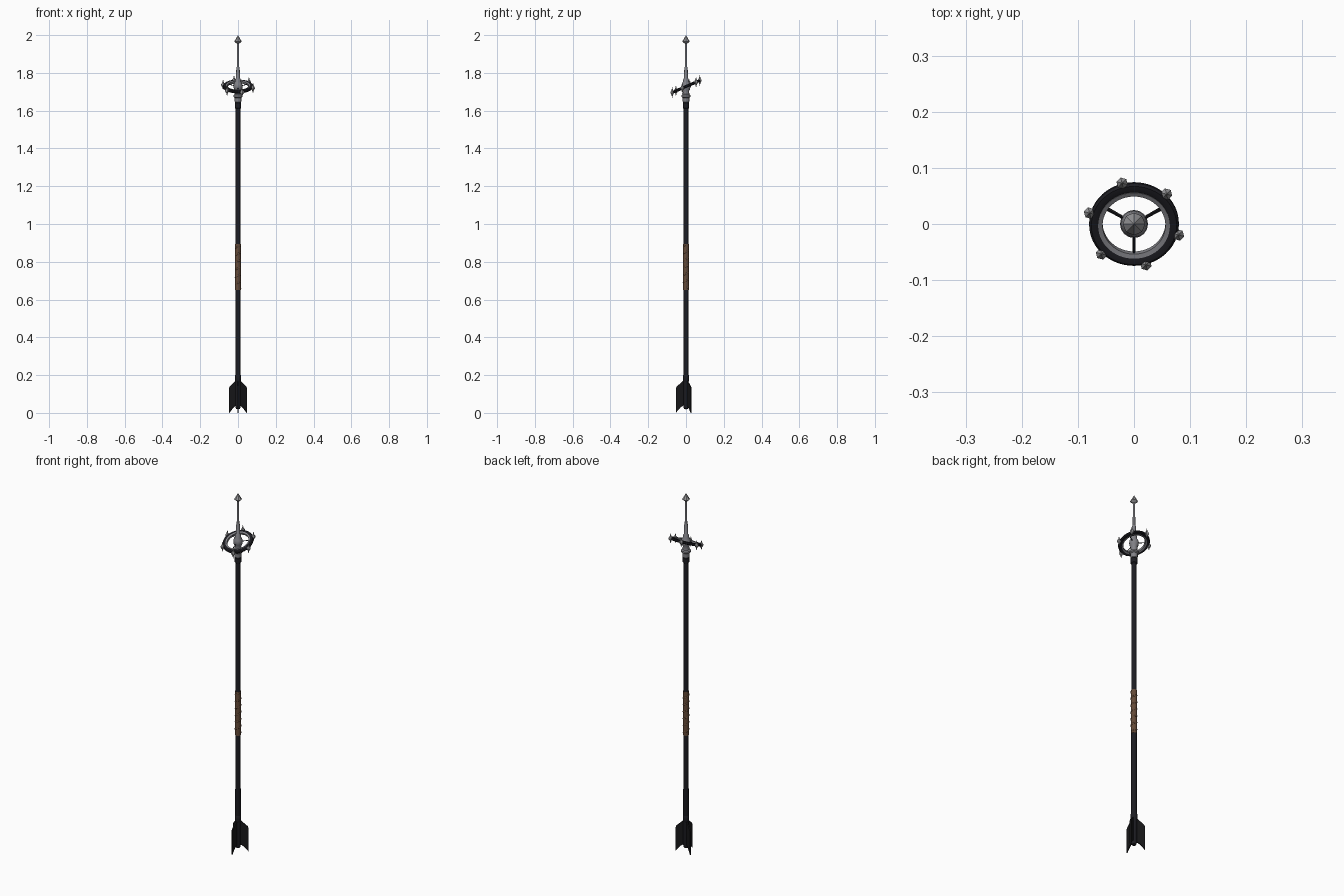
import bpy, bmesh, math
from mathutils import Matrix, Vector

if "Cube" in bpy.data.objects:
    bpy.data.objects.remove(bpy.data.objects["Cube"])

def mat(name, c):
    m = bpy.data.materials.new(name)
    m.diffuse_color = (*c, 1)
    m.use_nodes = True
    m.node_tree.nodes["Principled BSDF"].inputs["Base Color"].default_value = m.diffuse_color
    return m

black = mat("black", (0.012, 0.012, 0.016))
dark = mat("fin_black", (0.008, 0.008, 0.009))
leather = mat("leather", (0.13, 0.07, 0.04))
steel = mat("steel", (0.22, 0.22, 0.24))
iron = mat("light_steel", (0.30, 0.30, 0.31))

def make(name, bm, material, smooth=False):
    bmesh.ops.recalc_face_normals(bm, faces=bm.faces)
    me = bpy.data.meshes.new(name)
    bm.to_mesh(me)
    bm.free()
    ob = bpy.data.objects.new(name, me)
    bpy.context.collection.objects.link(ob)
    me.materials.append(material)
    if smooth:
        bpy.ops.object.select_all(action='DESELECT')
        ob.select_set(True)
        bpy.context.view_layer.objects.active = ob
        bpy.ops.object.shade_smooth_by_angle(angle=math.radians(35))
    return ob

def lathe(name, profile, n, material, smooth=True, closed=False, xform=Matrix()):
    """Spin (radius, height) points round z."""
    bm = bmesh.new()
    vs = [bm.verts.new((r, 0, z)) for r, z in profile]
    pairs = list(zip(vs, vs[1:])) + ([(vs[-1], vs[0])] if closed else [])
    edges = [bm.edges.new(p) for p in pairs]
    bmesh.ops.spin(bm, geom=vs + edges, cent=(0, 0, 0), axis=(0, 0, 1),
                   angle=2 * math.pi, steps=n, use_duplicate=False)
    bmesh.ops.remove_doubles(bm, verts=bm.verts, dist=1e-5)
    bm.transform(xform)
    return make(name, bm, material, smooth)

# Shaft with end collars
lathe("shaft", [(0, 0.018), (0.011, 0.022), (0.0145, 0.035), (0.0135, 0.9),
                (0.0125, 1.63), (0, 1.63)], 16, black)
lathe("lower_collar", [(0.013, 0.165), (0.0165, 0.17), (0.0165, 0.195), (0.013, 0.205)], 16, black)
lathe("upper_collar", [(0.012, 1.61), (0.017, 1.615), (0.017, 1.64), (0.012, 1.645)], 16, black)

# Leather grip: sleeve plus spiral wrap
lathe("grip", [(0.012, 0.65), (0.0155, 0.65), (0.0155, 0.895), (0.012, 0.895)], 16, leather)
cu = bpy.data.curves.new("grip_wrap", 'CURVE')
cu.dimensions = '3D'
cu.bevel_depth = 0.005
cu.bevel_resolution = 1
cu.use_fill_caps = True
turns, steps = 6, 96
sp = cu.splines.new('POLY')
sp.points.add(steps)
for i, p in enumerate(sp.points):
    a = 2 * math.pi * turns * i / steps
    p.co = (0.0125 * math.cos(a), 0.0125 * math.sin(a), 0.66 + 0.23 * i / steps, 1)
cu.materials.append(leather)
bpy.context.collection.objects.link(bpy.data.objects.new("grip_wrap", cu))

# Three tail fins
fin = [(0.008, 0.175), (0.017, 0.168), (0.049, 0.140), (0.054, 0.128),
       (0.054, 0.0), (0.030, 0.028), (0.008, 0.042)]
for k, deg in enumerate((-90, 30, 150)):
    bm = bmesh.new()
    f = bm.faces.new([bm.verts.new((x, -0.003, z)) for x, z in fin])
    ext = bmesh.ops.extrude_face_region(bm, geom=[f])
    bmesh.ops.translate(bm, vec=(0, 0.006, 0),
                        verts=[v for v in ext['geom'] if isinstance(v, bmesh.types.BMVert)])
    bm.transform(Matrix.Rotation(math.radians(deg), 4, 'Z'))
    make(f"tail_fin_{k + 1}", bm, dark)

# Head socket, core and spine
lathe("head_socket", [(0.012, 1.64), (0.017, 1.645), (0.018, 1.668), (0.025, 1.673), (0.025, 1.682),
                      (0.018, 1.687), (0.016, 1.705), (0.022, 1.718), (0.024, 1.73), (0.022, 1.742),
                      (0.015, 1.755), (0.015, 1.765), (0.0105, 1.772), (0.009, 1.825),
                      (0.0065, 1.832), (0.0055, 1.965), (0, 1.965)], 16, steel)

# Faceted spear tip
lathe("spear_tip", [(0, 1.955), (0.008, 1.956), (0.020, 1.966), (0, 2.0)], 8, iron, smooth=False)

# Tilted halo ring
tilt = Matrix.Translation((0, 0, 1.728)) @ Matrix.Rotation(math.radians(23.5), 4, 'X')
lathe("halo_ring", [(0.062, -0.005), (0.065, -0.007), (0.076, -0.007), (0.080, -0.003),
                    (0.080, 0.003), (0.076, 0.007), (0.065, 0.007), (0.062, 0.005)],
      48, black, closed=True, xform=tilt)
lathe("halo_lining", [(0.056, -0.006), (0.064, -0.008), (0.064, 0.008), (0.056, 0.006)],
      48, steel, closed=True, xform=tilt)

# Spokes in the plane of the ring
for k, deg in enumerate((-90, 30, 150)):
    bm = bmesh.new()
    bmesh.ops.create_cone(bm, cap_ends=True, segments=8, radius1=0.002, radius2=0.002, depth=0.048)
    bm.transform(tilt @ Matrix.Rotation(math.radians(deg), 4, 'Z')
                 @ Matrix.Translation((0.034, 0, 0)) @ Matrix.Rotation(math.pi / 2, 4, 'Y'))
    make(f"spoke_{k + 1}", bm, black, True)

# Six upright double-pointed studs around the ring
for k in range(6):
    a = math.radians(-15 + 60 * k)
    pos = tilt @ Vector((0.082 * math.cos(a), 0.082 * math.sin(a), 0))
    lathe(f"ring_stud_{k + 1}", [(0, -0.029), (0.0045, -0.012), (0.0105, -0.003), (0.0105, 0.003),
                                 (0.0045, 0.012), (0, 0.029)], 6, iron, smooth=False,
          xform=Matrix.Translation(pos) @ Matrix.Rotation(a, 4, 'Z'))
